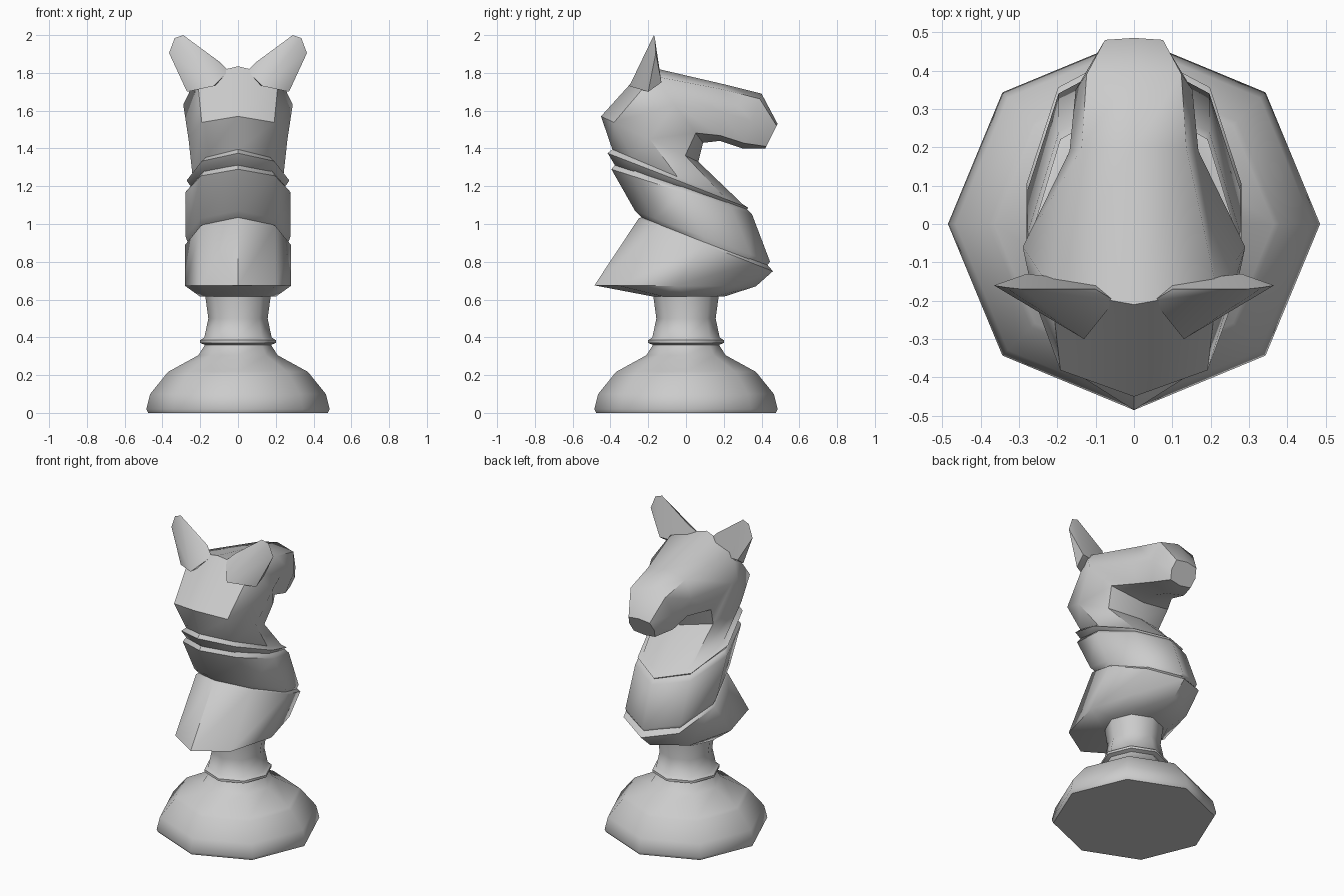
import bpy, bmesh, math
from mathutils import Vector

if "Cube" in bpy.data.objects:
    bpy.data.objects.remove(bpy.data.objects["Cube"])


def finish(name, bm, angle=50):
    bmesh.ops.recalc_face_normals(bm, faces=bm.faces[:])
    me = bpy.data.meshes.new(name)
    bm.to_mesh(me)
    bm.free()
    ob = bpy.data.objects.new(name, me)
    bpy.context.collection.objects.link(ob)
    bpy.ops.object.select_all(action='DESELECT')
    ob.select_set(True)
    bpy.context.view_layer.objects.active = ob
    bpy.ops.object.shade_smooth_by_angle(angle=math.radians(angle))
    return ob


def loft(name, rings, sides=8):
    """Each ring: back (y, z), front (y, z), half width, squareness power."""
    bm = bmesh.new()
    loops = []
    for back, front, w, p in rings:
        b, f = Vector((0, *back)), Vector((0, *front))
        mid, half = (b + f) / 2, (b - f) / 2
        loop = []
        for i in range(sides):
            a = i * math.tau / sides
            c, s = round(math.cos(a), 6), round(math.sin(a), 6)
            c = math.copysign(abs(c) ** p, c)
            s = math.copysign(abs(s) ** p, s)
            loop.append(bm.verts.new(mid + half * c + Vector((w * s, 0, 0))))
        loops.append(loop)
    for lo, hi in zip(loops, loops[1:]):
        for i in range(sides):
            j = (i + 1) % sides
            bm.faces.new((lo[i], lo[j], hi[j], hi[i]))
    bm.faces.new(loops[0])
    bm.faces.new(loops[-1])
    return finish(name, bm)


# Turned octagonal foot and stem
profile = [(.475, 0), (.485, .02), (.465, .1), (.38, .205), (.365, .22),
           (.21, .305), (.175, .36), (.2, .37), (.2, .385), (.178, .40),
           (.157, .5), (.172, .61), (.172, .64)]
loft("base", [((-r, z), (r, z), r, 1) for r, z in profile])

# Flared chest collar
loft("chest", [((-.17, .615), (.2, .615), .2, 1),
               ((-.485, .675), (.37, .67), .28, 1),
               ((-.25, 1.03), (.46, .75), .28, 1),
               ((-.22, 1.04), (.43, .785), .25, 1)])

# Middle mane layer
loft("lower_neck", [((-.2, 1.0), (.42, .77), .26, 1),
                    ((-.27, 1.07), (.445, .8), .278, 1),
                    ((-.395, 1.29), (.35, 1.05), .277, 1),
                    ((-.37, 1.32), (.32, 1.08), .25, 1)])

# Upper neck bending forward into the muzzle
loft("head", [((-.37, 1.30), (.31, 1.07), .24, 1),
              ((-.415, 1.375), (.33, 1.085), .272, 1),
              ((-.39, 1.395), (.30, 1.105), .24, 1),
              ((-.45, 1.57), (.065, 1.33), .262, .9),
              ((-.21, 1.835), (.09, 1.43), .29, .85),
              ((.2, 1.74), (.18, 1.44), .168, .6),
              ((.40, 1.69), (.30, 1.40), .152, .6),
              ((.485, 1.53), (.42, 1.40), .09, .5)])

# Ears: flat in front, sloping into the back of the head
for side, label in ((1, "right_ear"), (-1, "left_ear")):
    bm = bmesh.new()
    for x, y, z in [(.1, -.17, 1.86), (.29, -.17, 2.0), (.335, -.165, 1.985),
                    (.365, -.16, 1.905), (.28, -.13, 1.75), (.1, -.15, 1.74),
                    (.27, -.2, 1.70), (.13, -.3, 1.73), (.05, -.2, 1.81)]:
        bm.verts.new((x * side, y, z))
    res = bmesh.ops.convex_hull(bm, input=bm.verts[:])
    loose = [v for v in bm.verts if not v.link_faces]
    bmesh.ops.delete(bm, geom=loose, context='VERTS')
    finish(label, bm)
